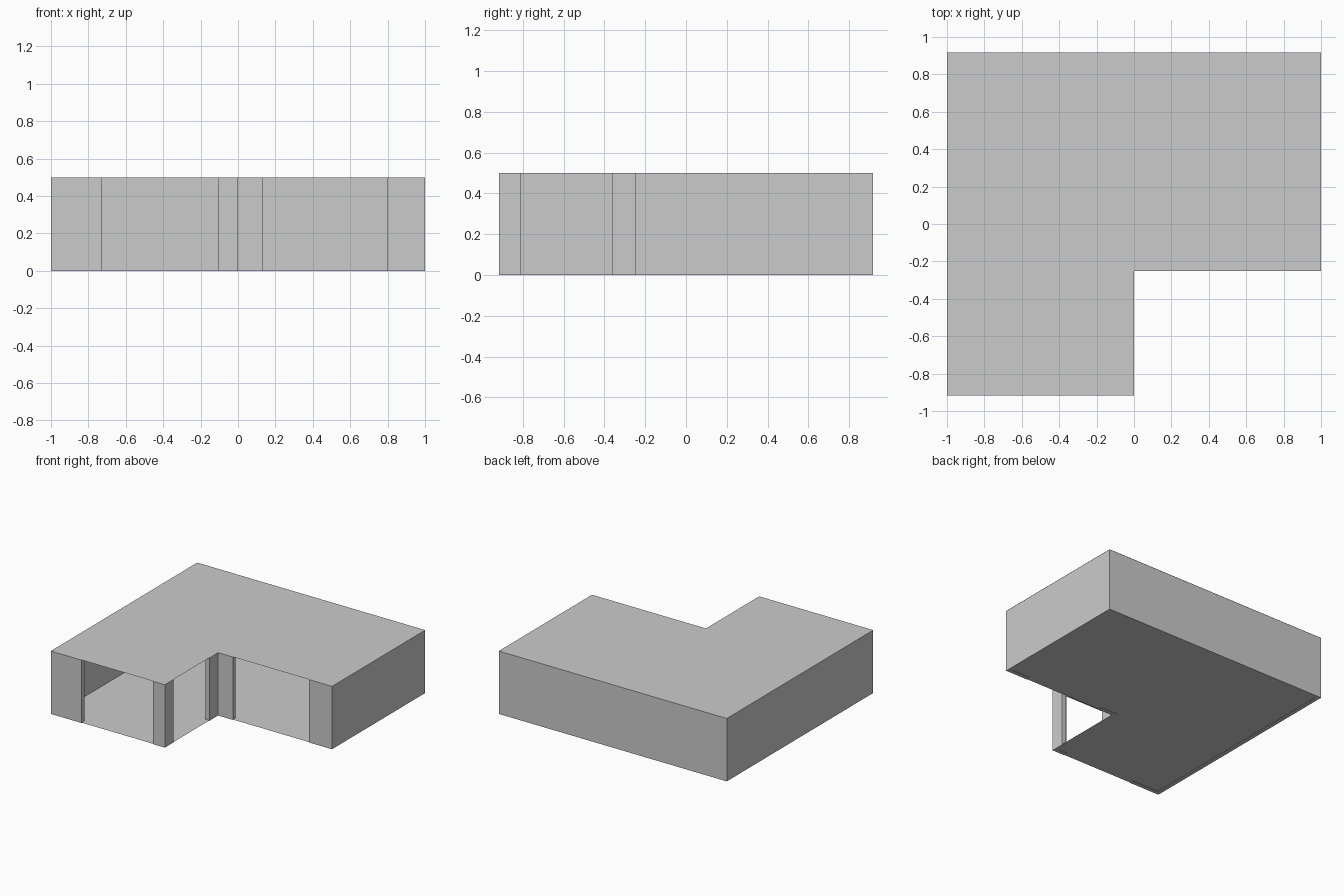
import bpy, bmesh
from mathutils import Vector

if "Cube" in bpy.data.objects:
    bpy.data.objects.remove(bpy.data.objects["Cube"])

H, T = 0.5, 0.033          # wall height and thickness
Y = 0.917                  # half depth
OUTLINE = [(-1, -Y), (0, -Y), (0, -0.25), (1, -0.25), (1, Y), (-1, Y)]


def make_object(name, points, z, height=0.0, flip=False):
    """Flat polygon, optionally extruded upwards."""
    bm = bmesh.new()
    face = bm.faces.new([bm.verts.new((p[0], p[1], z)) for p in points])
    if height:
        res = bmesh.ops.extrude_face_region(bm, geom=[face], use_keep_orig=True)
        top = [g for g in res["geom"] if isinstance(g, bmesh.types.BMVert)]
        bmesh.ops.translate(bm, verts=top, vec=(0, 0, height))
        bmesh.ops.recalc_face_normals(bm, faces=bm.faces)
    elif flip:
        bmesh.ops.reverse_faces(bm, faces=bm.faces)
    mesh = bpy.data.meshes.new(name)
    bm.to_mesh(mesh)
    bm.free()
    obj = bpy.data.objects.new(name, mesh)
    bpy.context.collection.objects.link(obj)
    return obj


def wall(name, path):
    """Right-angled wall run with its thickness on the inner (left) side."""
    pts = [Vector(p) for p in path]
    normals = []
    for a, b in zip(pts, pts[1:]):
        d = (b - a).normalized()
        normals.append(Vector((-d.y, d.x)))
    inner = []
    for i, p in enumerate(pts):
        n = normals[max(i - 1, 0)].copy()
        if 0 < i < len(pts) - 1:
            n += normals[i]
        inner.append(p + n * T)
    return make_object(name, pts + inner[::-1], 0, H - 0.001)


# Wall runs, separated by full-height openings
wall("outer_wall", [(0.8, -0.25), (1, -0.25), (1, Y), (-1, Y), (-1, -Y), (-0.73, -Y)])
wall("front_corner_wall", [(-0.105, -Y), (0, -Y), (0, -0.81)])
wall("inner_corner_wall", [(0, -0.36), (0, -0.25), (0.13, -0.25)])

# Floor and roof sheets
make_object("floor", OUTLINE, 0.003)
make_object("roof", OUTLINE, H)
